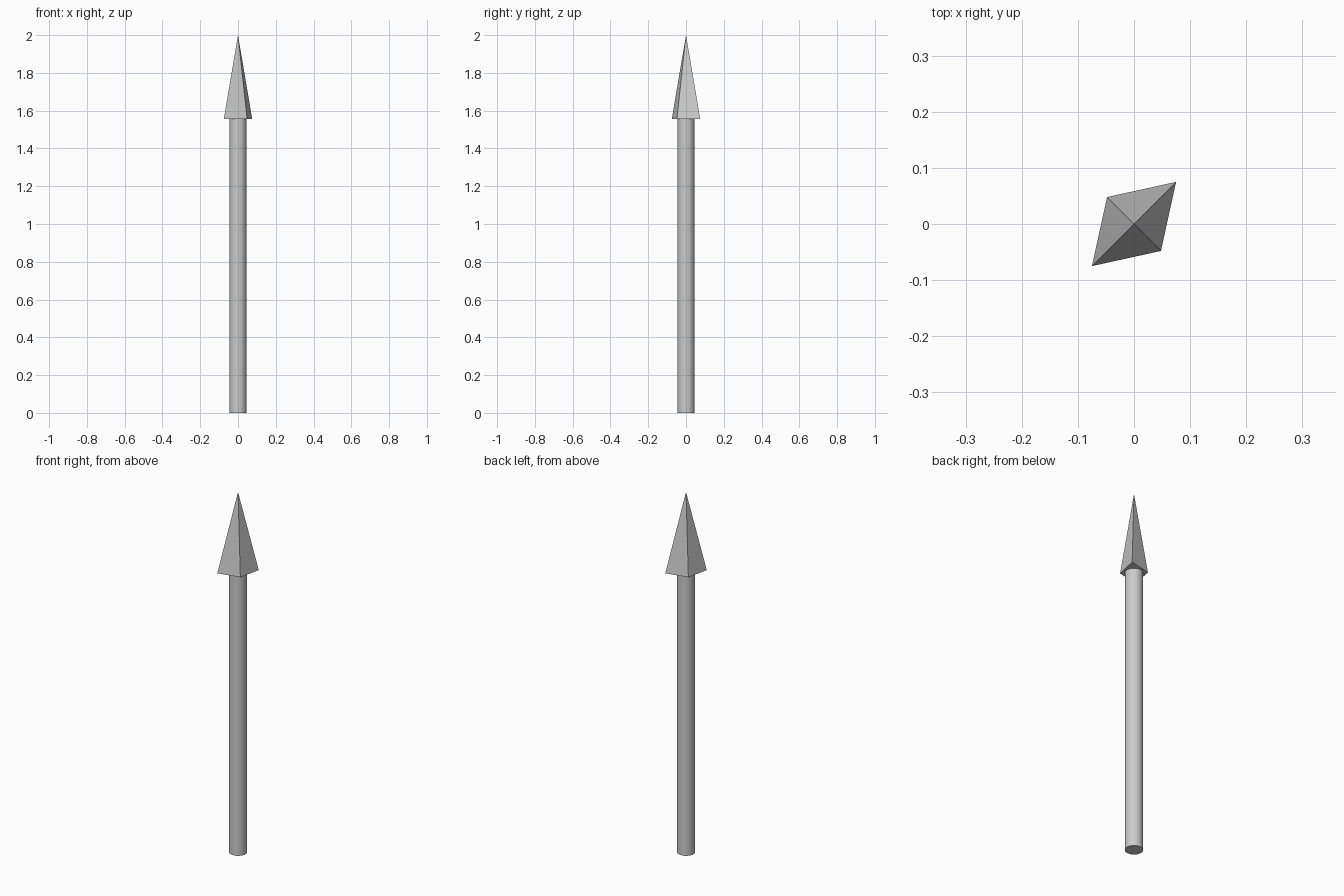
import bpy, bmesh, math

if "Cube" in bpy.data.objects:
    bpy.data.objects.remove(bpy.data.objects["Cube"])

HEAD_Z, TIP_Z, SHAFT_R = 1.557, 2.0, 0.045

# Round shaft
bpy.ops.mesh.primitive_cylinder_add(vertices=32, radius=SHAFT_R, depth=HEAD_Z,
                                    location=(0, 0, HEAD_Z / 2))
shaft = bpy.context.object
shaft.name = "shaft"
bpy.ops.object.shade_smooth_by_angle(angle=math.radians(30))

# Four-sided spear head on a diamond base, long axis along the x = y diagonal
bm = bmesh.new()
base = [bm.verts.new((x, y, HEAD_Z)) for x, y in
        ((0.075, 0.075), (-0.048, 0.048), (-0.075, -0.075), (0.048, -0.048))]
tip = bm.verts.new((0, 0, TIP_Z))
bm.faces.new(base[::-1])
for i in range(4):
    bm.faces.new((base[i], base[(i + 1) % 4], tip))
bmesh.ops.recalc_face_normals(bm, faces=bm.faces)
mesh = bpy.data.meshes.new("spear_head")
bm.to_mesh(mesh)
bm.free()
head = bpy.data.objects.new("spear_head", mesh)
bpy.context.collection.objects.link(head)
